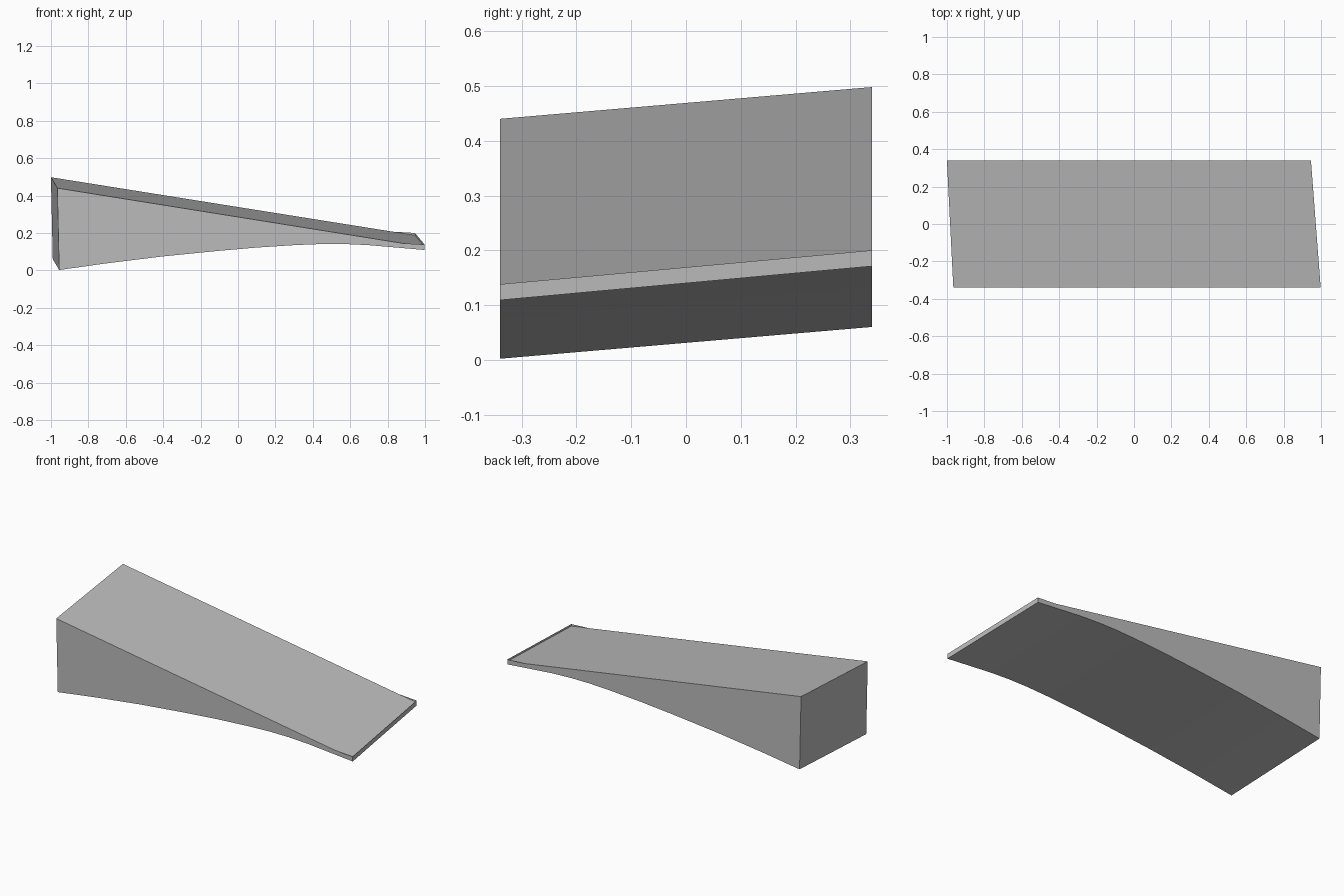
import bpy, bmesh
from mathutils import Vector

cube = bpy.data.objects.get("Cube")
if cube:
    bpy.data.objects.remove(cube, do_unlink=True)

HALF_WIDTH = 0.34

grey = bpy.data.materials.new("plain grey")
grey.use_nodes = True
colour = (0.5, 0.5, 0.5, 1)
grey.diffuse_color = colour
grey.node_tree.nodes["Principled BSDF"].inputs["Base Color"].default_value = colour

# Front profile: curved underside from the thick end to the thin end, then the top rim
underside = [(-0.956, 0.002), (-0.7, 0.038), (-0.4, 0.075), (-0.1, 0.105),
             (0.1, 0.122), (0.3, 0.135), (0.45, 0.141), (0.57, 0.141),
             (0.7, 0.135), (0.998, 0.109)]
rim = [(0.998, 0.138), (0.88, 0.145), (-0.966, 0.44)]
sheet_end = (0.998, 0.126)


def back_point(x, z):
    """Matching point on the tilted back side."""
    t = (x + 1) / 2
    return Vector((x - 0.034 - 0.018 * t, HALF_WIDTH, z + 0.058 + 0.004 * t))


bm = bmesh.new()


def edge_pair(point):
    x, z = point
    return bm.verts.new((x, -HALF_WIDTH, z)), bm.verts.new(back_point(x, z))


def strip(a, b):
    bm.faces.new((a[0], a[1], b[1], b[0]))


low = [edge_pair(p) for p in underside]
end_top, kink, thick_top = [edge_pair(p) for p in rim]
sheet = edge_pair(sheet_end)

# Curved underside
for a, b in zip(low, low[1:]):
    strip(a, b)

# Thin end, split where the top sheet meets it, and thick end
strip(low[-1], sheet)
strip(sheet, end_top)
strip(thick_top, low[0])

# Straight top sheet, running just below the rim at the thin end
strip(sheet, thick_top)

# Side walls, each with its small raised rim
outline = low + [sheet, end_top, kink, thick_top]
bm.faces.new([p[0] for p in outline])
bm.faces.new([p[1] for p in reversed(outline)])

mesh = bpy.data.meshes.new("wedge_ramp")
bm.normal_update()
bm.to_mesh(mesh)
bm.free()
mesh.materials.append(grey)
ramp = bpy.data.objects.new("wedge_ramp", mesh)
bpy.context.collection.objects.link(ramp)
